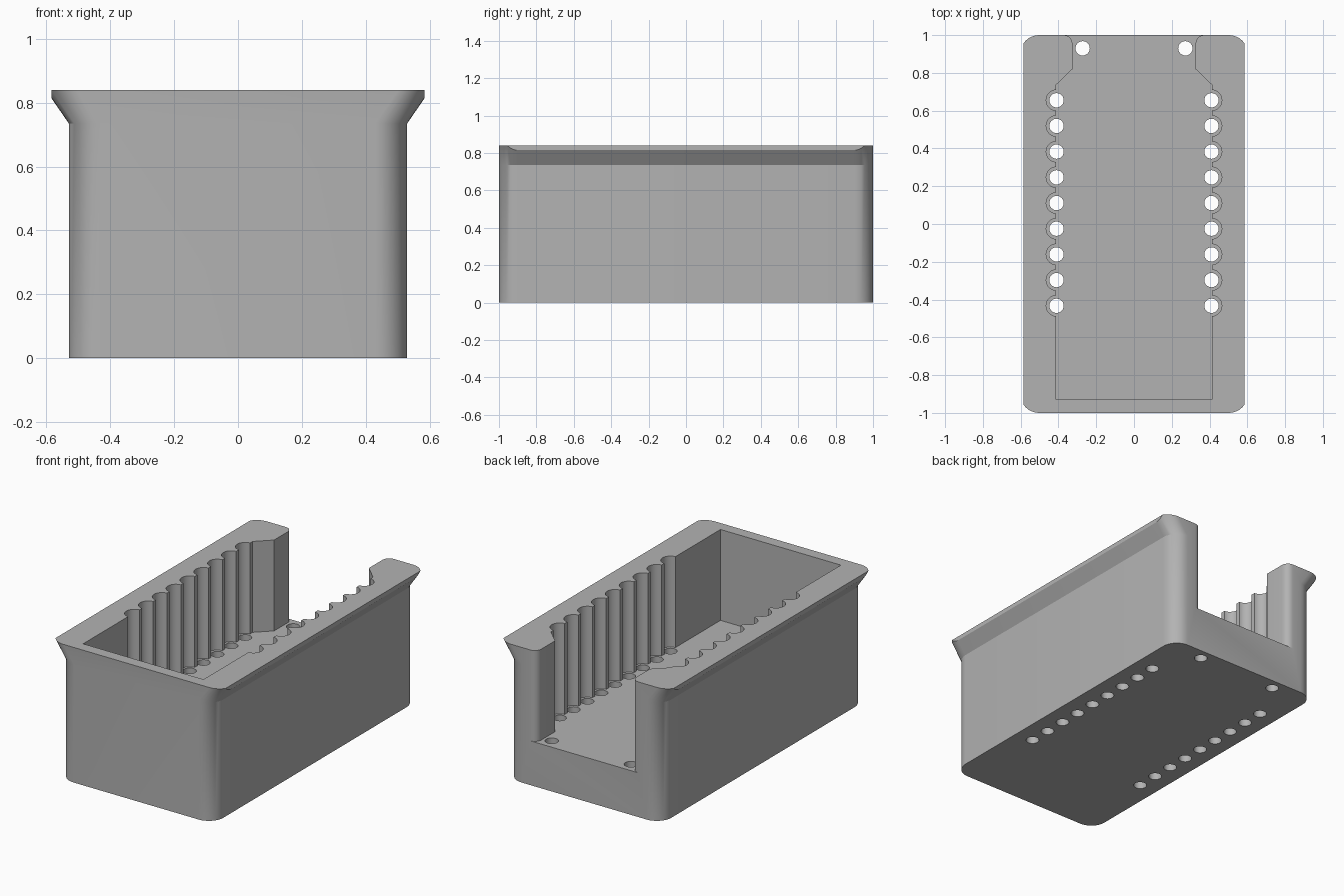
import bpy, bmesh, math

cube = bpy.data.objects.get("Cube")
if cube:
    bpy.data.objects.remove(cube, do_unlink=True)

HALF_W, LIP_W, TOP, LIP_Z, FLOOR = 0.53, 0.585, 0.84, 0.735, 0.275
SLOTS = [0.655 - i * 0.136 for i in range(9)]
SLOT_X, SLOT_R, HOLE_R = 0.41, 0.055, 0.038

gray = bpy.data.materials.new("plain gray")
gray.use_nodes = True
color = (0.45, 0.45, 0.45, 1)
gray.diffuse_color = color
gray.node_tree.nodes["Principled BSDF"].inputs["Base Color"].default_value = color


def arc(cx, cy, r, start, end, steps):
    """Points on an arc, angles in degrees."""
    angles = [math.radians(start + (end - start) * i / steps) for i in range(steps + 1)]
    return [(cx + r * math.cos(a), cy + r * math.sin(a)) for a in angles]


def mirrored(side):
    """Close an outline given only on the +x side."""
    return side + [(-x, y) for x, y in reversed(side)]


def loft(name, rings):
    """Solid through a stack of (z, outline) rings."""
    bm = bmesh.new()
    loops = [[bm.verts.new((x, y, z)) for x, y in pts] for z, pts in rings]
    n = len(loops[0])
    for low, high in zip(loops, loops[1:]):
        for i in range(n):
            j = (i + 1) % n
            bm.faces.new((low[i], low[j], high[j], high[i]))
    bm.faces.new(loops[0])
    bm.faces.new(loops[-1])
    bmesh.ops.recalc_face_normals(bm, faces=bm.faces)
    mesh = bpy.data.meshes.new(name)
    bm.to_mesh(mesh)
    bm.free()
    obj = bpy.data.objects.new(name, mesh)
    bpy.context.collection.objects.link(obj)
    mesh.materials.append(gray)
    return obj


def body_outline(shift):
    """Rounded rectangle whose sides are moved outward by shift."""
    cx = HALF_W - 0.1 + shift
    return mirrored(arc(cx, -0.9, 0.1, -90, 0, 8) + arc(cx, 0.9, 0.1, 0, 90, 8))


# Outer box with flared side lips
tray = loft("tray", [(0, body_outline(0)), (LIP_Z, body_outline(0)),
                     (TOP, body_outline((TOP - LIP_Z) * 0.69))])

# Limit that trims the lips to a narrow vertical edge
limit = loft("lip_limit", [(z, mirrored([(LIP_W, -1.2), (LIP_W, 1.2)])) for z in (-0.1, 1)])

# Cavity with a row of round grooves per side and an open back
wall = 0.414
reach = math.degrees(math.acos((wall - SLOT_X) / SLOT_R))
side = [(wall, -0.93)]
for y in reversed(SLOTS):
    side += arc(SLOT_X, y, SLOT_R, -reach, reach, 14)
side += [(wall, 0.735), (0.326, 0.82)]
side += arc(0.371, 0.955, 0.045, 180, 90, 6) + [(0.371, 1.1)]
cavity = loft("cavity_cutter", [(z, mirrored(side)) for z in (FLOOR, 1)])

# Through holes below the grooves and beside the back opening
centers = [(s * SLOT_X, y) for s in (-1, 1) for y in SLOTS] + [(-0.272, 0.93), (0.272, 0.93)]
holes = [loft("hole_cutter", [(z, arc(x, y, HOLE_R, 0, 345, 23)) for z in (-0.1, FLOOR + 0.1)])
         for x, y in centers]
bpy.ops.object.select_all(action='DESELECT')
for hole in holes:
    hole.select_set(True)
bpy.context.view_layer.objects.active = holes[0]
bpy.ops.object.join()

# Apply the cuts
cutters = [(limit, 'INTERSECT'), (cavity, 'DIFFERENCE'), (holes[0], 'DIFFERENCE')]
bpy.ops.object.select_all(action='DESELECT')
tray.select_set(True)
bpy.context.view_layer.objects.active = tray
for cutter, operation in cutters:
    mod = tray.modifiers.new(cutter.name, 'BOOLEAN')
    mod.object, mod.operation, mod.solver = cutter, operation, 'EXACT'
    bpy.ops.object.modifier_apply(modifier=mod.name)
for cutter, _ in cutters:
    bpy.data.objects.remove(cutter, do_unlink=True)
bpy.ops.object.shade_smooth_by_angle(angle=math.radians(30))
